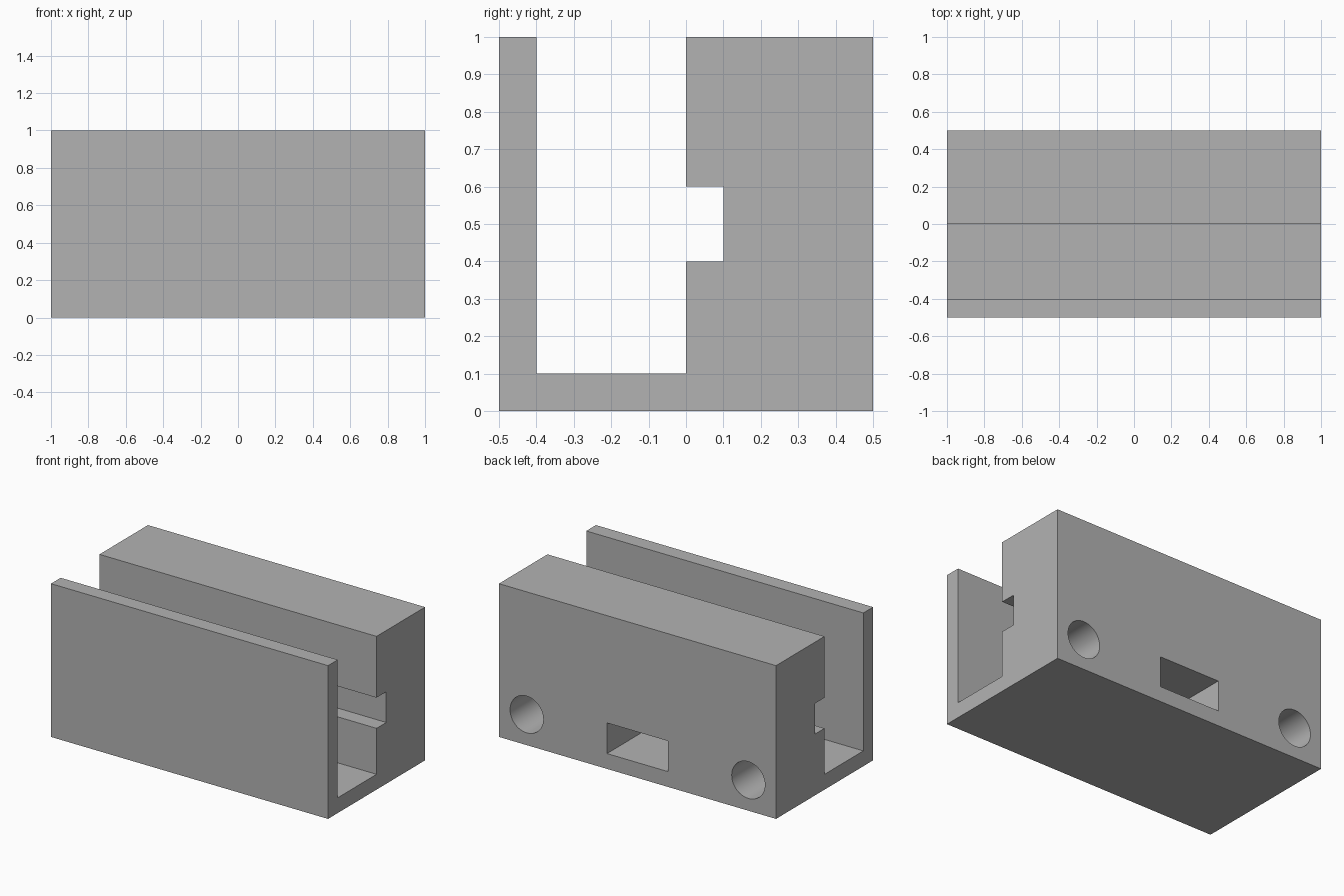
import bpy
import math

cube = bpy.data.objects.get("Cube")
if cube:
    bpy.data.objects.remove(cube, do_unlink=True)

# Single grey material
grey = bpy.data.materials.new("plain grey")
grey.use_nodes = True
colour = (0.45, 0.45, 0.45, 1)
grey.diffuse_color = colour
grey.node_tree.nodes["Principled BSDF"].inputs["Base Color"].default_value = colour

HALF_LENGTH = 1.0
BACK = 0.5
POCKET_DEPTH = 0.4
POCKET_Z = 0.2


def extrude_profile(name, profile, half):
    """Extrude a closed (y, z) profile along x."""
    n = len(profile)
    verts = [(x, y, z) for x in (-half, half) for y, z in profile]
    faces = [list(range(n))[::-1], list(range(n, 2 * n))]
    faces += [(i, (i + 1) % n, (i + 1) % n + n, i + n) for i in range(n)]
    mesh = bpy.data.meshes.new(name)
    mesh.from_pydata(verts, [], faces)
    obj = bpy.data.objects.new(name, mesh)
    bpy.context.collection.objects.link(obj)
    return obj


# Channel body: thin front wall, floor and thick back block with a groove
body = extrude_profile("channel_body", [
    (-BACK, 0), (BACK, 0), (BACK, 1), (0, 1), (0, 0.6), (0.1, 0.6),
    (0.1, 0.4), (0, 0.4), (0, 0.1), (-0.4, 0.1), (-0.4, 1), (-BACK, 1),
], HALF_LENGTH)
body.data.materials.append(grey)


def cut(cutter, name):
    """Subtract a hidden cutter from the body."""
    cutter.name = name
    cutter.data.materials.append(grey)
    cutter.hide_render = True
    mod = body.modifiers.new(name, 'BOOLEAN')
    mod.operation = 'DIFFERENCE'
    mod.solver = 'EXACT'
    mod.object = cutter
    bpy.context.view_layer.objects.active = body
    bpy.ops.object.modifier_apply(modifier=name)
    bpy.data.objects.remove(cutter, do_unlink=True)


# Round pockets near both ends of the back
for side, label in ((-1, "right"), (1, "left")):
    bpy.ops.mesh.primitive_cylinder_add(
        vertices=64, radius=0.12, depth=2 * POCKET_DEPTH,
        location=(side * 0.8, BACK, POCKET_Z), rotation=(math.pi / 2, 0, 0))
    cut(bpy.context.object, label + "_round_pocket_cutter")

# Rectangular slot in the middle of the back
bpy.ops.mesh.primitive_cube_add(size=1, location=(0, BACK, POCKET_Z))
slot = bpy.context.object
slot.scale = (0.44, 2 * POCKET_DEPTH, 0.2)
bpy.context.view_layer.update()
cut(slot, "slot_cutter")

# Smooth pocket walls, sharp block edges
bpy.ops.object.select_all(action='DESELECT')
body.select_set(True)
bpy.context.view_layer.objects.active = body
bpy.ops.object.shade_smooth_by_angle(angle=math.radians(30))
